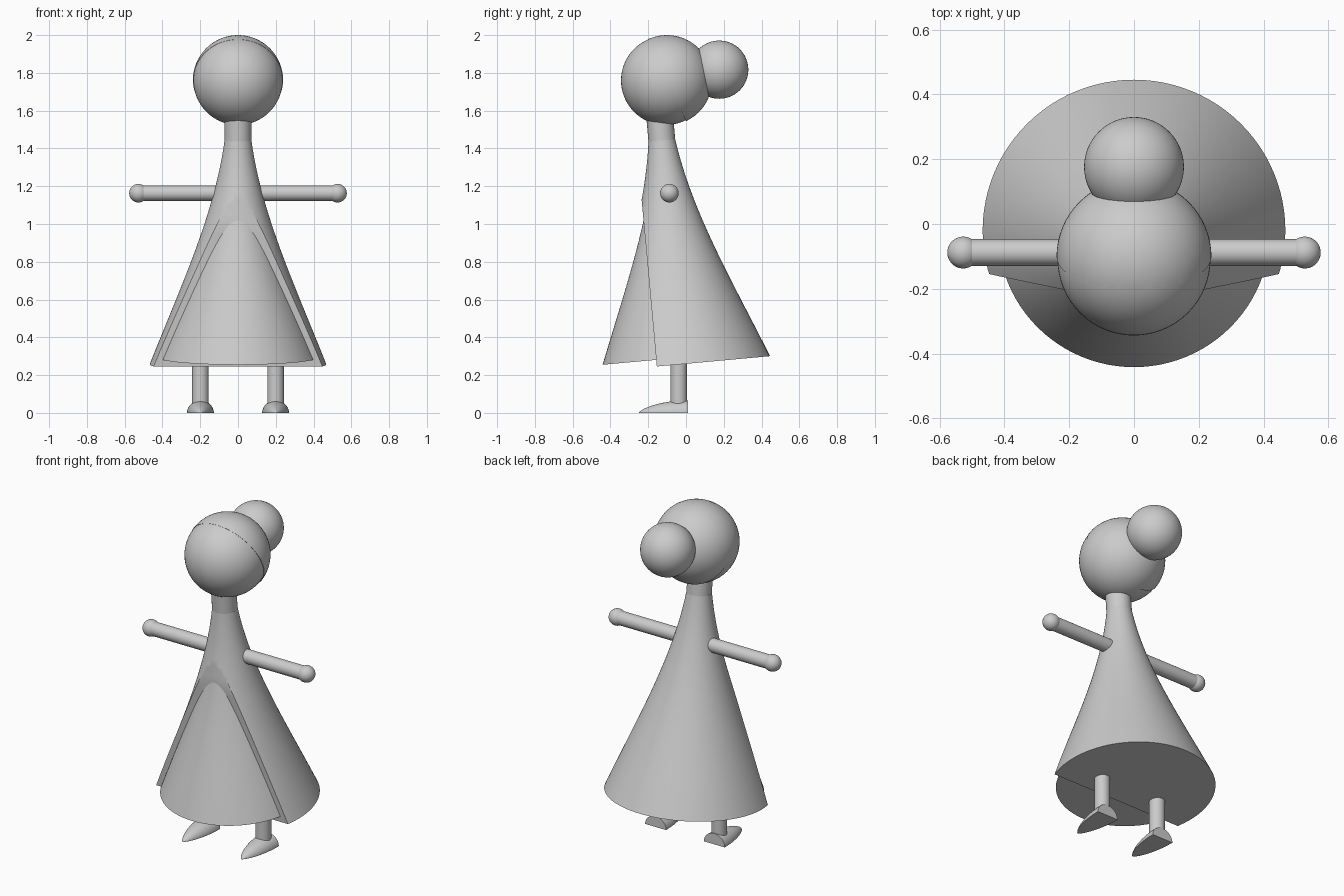
import bpy, bmesh, math
from mathutils import Matrix, Vector
from mathutils.geometry import interpolate_bezier

cube = bpy.data.objects.get("Cube")
if cube:
    bpy.data.objects.remove(cube, do_unlink=True)

# Single plain grey material
grey = bpy.data.materials.new("light grey")
grey.use_nodes = True
grey.diffuse_color = (0.6, 0.6, 0.6, 1)
grey.node_tree.nodes["Principled BSDF"].inputs["Base Color"].default_value = (0.6, 0.6, 0.6, 1)

# Garment axis leans slightly forward
LEAN = Matrix.Translation((0, -0.02, 0.258)) @ Matrix.Rotation(math.radians(5.2), 4, 'X')


def finish(name, bm, matrix=Matrix()):
    bm.transform(matrix)
    bmesh.ops.recalc_face_normals(bm, faces=bm.faces)
    mesh = bpy.data.meshes.new(name)
    bm.to_mesh(mesh)
    bm.free()
    mesh.materials.append(grey)
    obj = bpy.data.objects.new(name, mesh)
    bpy.context.collection.objects.link(obj)
    bpy.ops.object.select_all(action='DESELECT')
    obj.select_set(True)
    bpy.context.view_layer.objects.active = obj
    bpy.ops.object.shade_smooth_by_angle(angle=math.radians(35))
    return obj


def cut(bm, point, normal):
    """Remove everything on the normal's side and cap the opening."""
    geom = bm.verts[:] + bm.edges[:] + bm.faces[:]
    bmesh.ops.bisect_plane(bm, geom=geom, dist=1e-5, plane_co=point,
                           plane_no=normal, clear_outer=True)
    bmesh.ops.holes_fill(bm, edges=[e for e in bm.edges if e.is_boundary], sides=0)


def revolve(profile, segments=96):
    """Capped solid of revolution from (radius, height) pairs."""
    bm = bmesh.new()
    rings = []
    for r, h in profile:
        rings.append([bm.verts.new((r * math.cos(a), r * math.sin(a), h))
                      for a in (math.tau * i / segments for i in range(segments))])
    for low, high in zip(rings, rings[1:]):
        for i in range(segments):
            j = (i + 1) % segments
            bm.faces.new((low[i], low[j], high[j], high[i]))
    bm.faces.new(rings[0])
    bm.faces.new(rings[-1])
    return bm


def ball(radius):
    bm = bmesh.new()
    bmesh.ops.create_uvsphere(bm, u_segments=64, v_segments=32, radius=radius)
    return bm


def rod(radius, start, end):
    start, end = Vector(start), Vector(end)
    axis = end - start
    bm = revolve([(radius, 0), (radius, axis.length)], 40)
    turn = axis.to_track_quat('Z', 'Y').to_matrix().to_4x4()
    return bm, Matrix.Translation(start) @ turn


def flare(inset):
    """Flared gown outline, drawn in by an inset."""
    points = [Vector((r - inset, h, 0)) for r, h in
              ((0.467, 0), (0.31, 0.4), (0.125, 0.79), (0.071, 1.19))]
    return [(p.x, p.y) for p in interpolate_bezier(*points, 28)]


# Outer coat, open at the front
coat = revolve(flare(0))
cut(coat, (0, -0.135, 0), (0, -1, 0))
finish("coat", coat, LEAN)

# Inner dress, a little shorter than the coat
dress = revolve(flare(0.033))
cut(dress, (0, 0, 0.035), (0, 0, -1))
finish("dress", dress, LEAN)

# Neck
finish("neck", revolve([(0.071, 1.17), (0.071, 1.34)], 48), LEAN)

# Head, hair cap and bun
finish("head", ball(0.236), Matrix.Translation((0, -0.108, 1.76)))
hair = ball(0.239)
cut(hair, (0, 0, 0), (0, -math.cos(math.radians(25)), -math.sin(math.radians(25))))
finish("hair", hair, Matrix.Translation((0, -0.101, 1.761)))
finish("hair_bun", ball(0.154), Matrix.Translation((0, 0.176, 1.817)))

# Arms, hands, legs and shoes on both sides
for side, s in (("left", 1), ("right", -1)):
    finish(side + "_arm", *rod(0.041, (0, -0.088, 1.163), (s * 0.53, -0.088, 1.163)))
    finish(side + "_hand", ball(0.049), Matrix.Translation((s * 0.527, -0.088, 1.163)))
    finish(side + "_leg", *rod(0.044, (s * 0.199, -0.038, 0.04), (s * 0.199, -0.038, 0.4)))

    # Pointed shoe with flat heel and sole
    shoe = ball(1)
    bmesh.ops.rotate(shoe, verts=shoe.verts, matrix=Matrix.Rotation(math.pi / 2, 3, 'X'))
    cut(shoe, (0, 0, 0), (0, 1, 0))
    cut(shoe, (0, 0, 0), (0, 0, -1))
    for v in shoe.verts:
        taper = max(0, 1 - v.co.y ** 2) ** 0.2
        v.co.x *= taper
        v.co.z *= taper
    finish(side + "_shoe", shoe, Matrix.Translation((s * 0.199, 0.01, 0))
           @ Matrix.Diagonal((0.071, 0.26, 0.066, 1)))
